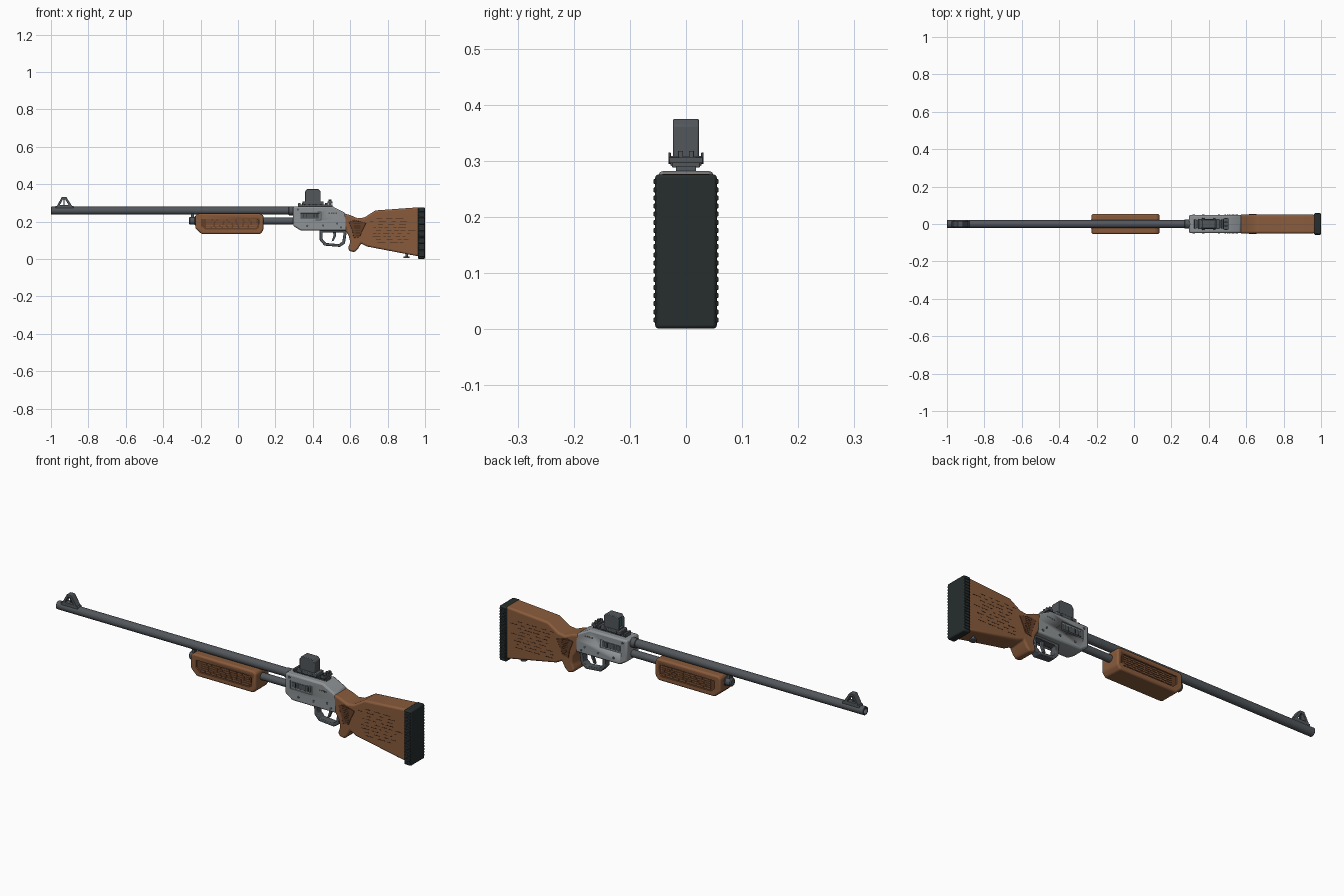
import bpy, bmesh, math, random
from mathutils import Vector
random.seed(4)


def material(name, c):
    m = bpy.data.materials.new(name)
    m.diffuse_color = (*c, 1)
    return m


WOOD = material("wood", (0.25, 0.105, 0.045))
DARKWOOD = material("dark_wood", (0.13, 0.05, 0.022))
GROOVE = material("groove", (0.045, 0.02, 0.01))
STEEL = material("blued_steel", (0.085, 0.095, 0.105))
GREY = material("receiver_grey", (0.27, 0.29, 0.3))
BLACK = material("rubber", (0.02, 0.027, 0.027))
LENS = material("lens", (0.03, 0.14, 0.15))


def finish(name, verts, faces, mat, bevel=0, seg=2):
    me = bpy.data.meshes.new(name)
    me.from_pydata(verts, [], faces)
    bm = bmesh.new()
    bm.from_mesh(me)
    bmesh.ops.recalc_face_normals(bm, faces=bm.faces)
    bm.to_mesh(me)
    bm.free()
    o = bpy.data.objects.new(name, me)
    bpy.context.collection.objects.link(o)
    me.materials.append(mat)
    if bevel:
        b = o.modifiers.new("bevel", "BEVEL")
        b.width, b.segments, b.limit_method = bevel, seg, "ANGLE"
    bpy.context.view_layer.objects.active = o
    bpy.ops.object.select_all(action="DESELECT")
    o.select_set(True)
    bpy.ops.object.shade_smooth_by_angle(angle=math.radians(35))
    return o


def prism(name, pts, y0, y1, mat, bevel=0, seg=2):
    """Side profile (x, z) extruded across y."""
    n = len(pts)
    v = [(x, y, z) for y in (y0, y1) for x, z in pts]
    f = [list(range(n)), list(range(n, 2 * n))]
    f += [[i, (i + 1) % n, n + (i + 1) % n, n + i] for i in range(n)]
    return finish(name, v, f, mat, bevel, seg)


def frame(name, outer, inner, hw, mat, bevel=0):
    """Closed loop with a window, extruded across y."""
    n = len(outer)
    loops = [(outer, -hw), (outer, hw), (inner, hw), (inner, -hw)]
    v = [(x, y, z) for p, y in loops for x, z in p]
    f = [[k * n + i, k * n + (i + 1) % n, (k + 1) % 4 * n + (i + 1) % n, (k + 1) % 4 * n + i]
         for k in range(4) for i in range(n)]
    return finish(name, v, f, mat, bevel)


def boxes(name, items, mat, bevel=0):
    """Several boxes (x0, x1, y0, y1, z0, z1) in one mesh."""
    v, f = [], []
    for x0, x1, y0, y1, z0, z1 in items:
        b = len(v)
        v += [(x, y, z) for x in (x0, x1) for y in (y0, y1) for z in (z0, z1)]
        f += [[b + i for i in q] for q in ((0, 1, 3, 2), (4, 6, 7, 5), (0, 4, 5, 1),
                                          (2, 3, 7, 6), (0, 2, 6, 4), (1, 5, 7, 3))]
    return finish(name, v, f, mat, bevel)


def lathe(name, prof, base, mat, axis="x", n=24):
    """Revolve (distance, radius) pairs around an axis."""
    v, f = [], []
    for d, r in prof:
        for i in range(n):
            a, b = r * math.cos(math.tau * i / n), r * math.sin(math.tau * i / n)
            off = {"x": (d, a, b), "y": (a, d, b), "z": (a, b, d)}[axis]
            v.append(Vector(base) + Vector(off))
    for k in range(len(prof) - 1):
        f += [[k * n + i, k * n + (i + 1) % n, (k + 1) * n + (i + 1) % n, (k + 1) * n + i] for i in range(n)]
    f += [list(range(n)), list(range(len(v) - n, len(v)))]
    return finish(name, v, f, mat)


def cut(o, cutter):
    m = o.modifiers.new("cut", "BOOLEAN")
    m.object, m.operation, m.solver = cutter, "DIFFERENCE", "EXACT"
    dg = bpy.context.evaluated_depsgraph_get()
    me = bpy.data.meshes.new_from_object(o.evaluated_get(dg))
    o.modifiers.clear()
    o.data = me
    bpy.data.objects.remove(cutter)


# Barrel with bore, collar, magazine tube and its cap
lathe("barrel", [(-0.93, 0.014), (-1, 0.014), (-1, 0.019), (-0.998, 0.021), (0.32, 0.021)], (0, 0, 0.259), STEEL)
lathe("barrel_collar", [(0.27, 0.021), (0.272, 0.024), (0.31, 0.024)], (0, 0, 0.258), STEEL)
lathe("magazine_tube", [(-0.24, 0.018), (0.32, 0.018)], (0, 0, 0.203), STEEL)
lathe("magazine_cap", [(-0.262, 0.016), (-0.257, 0.021), (-0.232, 0.021), (-0.23, 0.025), (-0.218, 0.025)],
      (0, 0, 0.205), STEEL)
boxes("barrel_band", [(-0.25, -0.235, -0.01, 0.01, 0.2, 0.25)], STEEL)

# Front sight: ramp, open frame and post
boxes("front_sight_base", [(-0.975, -0.88, -0.016, 0.016, 0.27, 0.284)], STEEL, 0.003)
frame("front_sight_frame", [(-0.97, 0.28), (-0.942, 0.332), (-0.918, 0.332), (-0.885, 0.28)],
      [(-0.953, 0.289), (-0.936, 0.319), (-0.924, 0.319), (-0.906, 0.289)], 0.016, STEEL, 0.002)
boxes("front_sight_post", [(-0.933, -0.927, -0.003, 0.003, 0.28, 0.322)], STEEL)

# Sliding forend with recessed ribbed panels
fore = prism("forend", [(-0.228, 0.232), (-0.215, 0.243), (0.122, 0.243), (0.136, 0.232), (0.136, 0.155),
                        (0.12, 0.134), (-0.195, 0.134), (-0.228, 0.165)], -0.053, 0.053, WOOD, 0.014, 3)
panel = [(-0.197, 0.215), (0.1, 0.215), (0.112, 0.205), (0.112, 0.168), (0.1, 0.158), (-0.175, 0.158),
         (-0.197, 0.178)]
for s in (-1, 1):
    cut(fore, prism("panel_cutter", panel, s * 0.045, s * 0.07, WOOD))
    prism("forend_panel", panel, s * 0.04, s * 0.0455, DARKWOOD)
    ribs = []
    for z in (0.165, 0.175, 0.185, 0.195, 0.205):
        x = -0.17
        while x < 0.09:
            w = random.uniform(0.015, 0.045)
            ribs.append((x, min(x + w, 0.105), s * 0.045, s * 0.049, z, z + 0.006))
            x += w + 0.008
    boxes("forend_ribs", ribs, WOOD)

# Receiver with side ports, pins and small slots
rec = prism("receiver", [(0.295, 0.282), (0.505, 0.282), (0.572, 0.247), (0.582, 0.215), (0.582, 0.152),
                         (0.335, 0.152), (0.295, 0.178)], -0.049, 0.049, GREY, 0.008, 2)
for s in (-1, 1):
    cut(rec, boxes("port_cutter", [(0.325, 0.445, min(s * .044, s * .06), max(s * .044, s * .06), 0.21, 0.252)], GREY))
    boxes("side_bolt", [(0.333, 0.437, s * 0.04, s * 0.0465, 0.217, 0.245)], STEEL, 0.002)
    boxes("bolt_grooves", [(x, x + 0.004, s * 0.046, s * 0.0475, 0.221, 0.241) for x in (0.35, 0.365, 0.405, 0.42)],
          BLACK)
    boxes("receiver_slots", [(x, x + 0.009, s * 0.048, s * 0.0496, 0.242, 0.249) for x in (0.484, 0.496, 0.508, 0.52)],
          STEEL)
    for x, z in ((0.37, 0.178), (0.455, 0.18), (0.53, 0.19), (0.55, 0.17), (0.32, 0.265)):
        lathe("receiver_pin", [(0.046 * s, 0.006), (0.051 * s, 0.006), (0.0515 * s, 0.005)], (x, 0, z), STEEL, "y", 12)

# Trigger guard and trigger
frame("trigger_guard",
      [(0.435, 0.158), (0.437, 0.1), (0.462, 0.072), (0.545, 0.065), (0.572, 0.083), (0.583, 0.158)],
      [(0.452, 0.143), (0.453, 0.106), (0.47, 0.086), (0.539, 0.08), (0.558, 0.094), (0.565, 0.143)],
      0.019, STEEL, 0.003)
prism("trigger", [(0.508, 0.158), (0.526, 0.158), (0.524, 0.125), (0.512, 0.098), (0.5, 0.094), (0.51, 0.124)],
      -0.007, 0.007, STEEL, 0.002)

# Stock with pistol grip
prism("stock", [(0.565, 0.245), (0.6, 0.235), (0.64, 0.218), (0.675, 0.222), (0.735, 0.26), (0.968, 0.277),
                (0.968, 0.014), (0.69, 0.067), (0.658, 0.084), (0.642, 0.055), (0.625, 0.037), (0.597, 0.042),
                (0.588, 0.058), (0.6, 0.09), (0.592, 0.125), (0.574, 0.152)], -0.05, 0.05, WOOD, 0.01, 3)
grip = [(0.592, 0.2), (0.625, 0.208), (0.685, 0.192), (0.664, 0.15), (0.652, 0.118), (0.618, 0.112), (0.612, 0.15)]
for s in (-1, 1):
    prism("grip_panel", grip, s * 0.045, s * 0.052, DARKWOOD, 0.001, 1)
    lines = [(0.615 + 0.002 * i, 0.655, s * 0.051, s * 0.0527, 0.197 - 0.009 * i, 0.2 - 0.009 * i) for i in range(9)]
    boxes("grip_grooves", lines, GROOVE)
    grain = []
    for i in range(9):
        z, x = 0.085 + 0.0165 * i, random.uniform(0.7, 0.75)
        while x < 0.91:
            w = random.uniform(0.012, 0.045)
            grain.append((x, x + w, s * 0.049, s * 0.0506, z, z + 0.003))
            x += w + random.uniform(0.008, 0.03)
    boxes("stock_grain", grain, GROOVE)

# Ribbed butt pad and sling stud
boxes("butt_pad", [(0.962, 1.0, -0.055, 0.055, 0.001, 0.276)], BLACK, 0.006)
boxes("butt_pad_ribs", [(0.966, 0.997, -0.0575, 0.0575, 0.012 + i * 0.0145, 0.021 + i * 0.0145) for i in range(18)],
      BLACK, 0.001)
lathe("sling_stud", [(0.035, 0.009), (0.02, 0.007), (0.015, 0.007), (0.013, 0.016), (0.006, 0.016)],
      (0.902, 0, 0), STEEL, "z", 16)

# Top rail with teeth
boxes("rail", [(0.322, 0.505, -0.018, 0.018, 0.278, 0.291)], STEEL)
boxes("rail_teeth", [(0.322 + i * 0.0205, 0.334 + i * 0.0205, -0.025, 0.025, 0.288, 0.3) for i in range(9)],
      STEEL, 0.002)

# Reflex optic: clamp base, hood, lens, screws
boxes("optic_base", [(0.345, 0.458, -0.028, 0.028, 0.291, 0.309)], STEEL, 0.003)
hood = prism("optic_hood", [(0.358, 0.3), (0.358, 0.36), (0.37, 0.375), (0.43, 0.375), (0.442, 0.363), (0.442, 0.3)],
             -0.023, 0.023, STEEL, 0.003)
cut(hood, boxes("hood_cutter", [(0.34, 0.42, -0.018, 0.018, 0.314, 0.366)], STEEL))
boxes("optic_lens", [(0.37, 0.373, -0.0185, 0.0185, 0.312, 0.3665)], LENS)
for s in (-1, 1):
    for x in (0.37, 0.43):
        lathe("clamp_screw", [(0.026 * s, 0.006), (0.031 * s, 0.006)], (x, 0, 0.3), STEEL, "y", 10)

# Rear sight: block with two ears
boxes("rear_sight", [(0.478, 0.505, -0.03, 0.03, 0.296, 0.307), (0.484, 0.5, -0.014, -0.005, 0.305, 0.318),
                     (0.484, 0.5, 0.005, 0.014, 0.305, 0.318), (0.484, 0.5, -0.031, -0.027, 0.3, 0.315),
                     (0.484, 0.5, 0.027, 0.031, 0.3, 0.315)], STEEL, 0.001)
